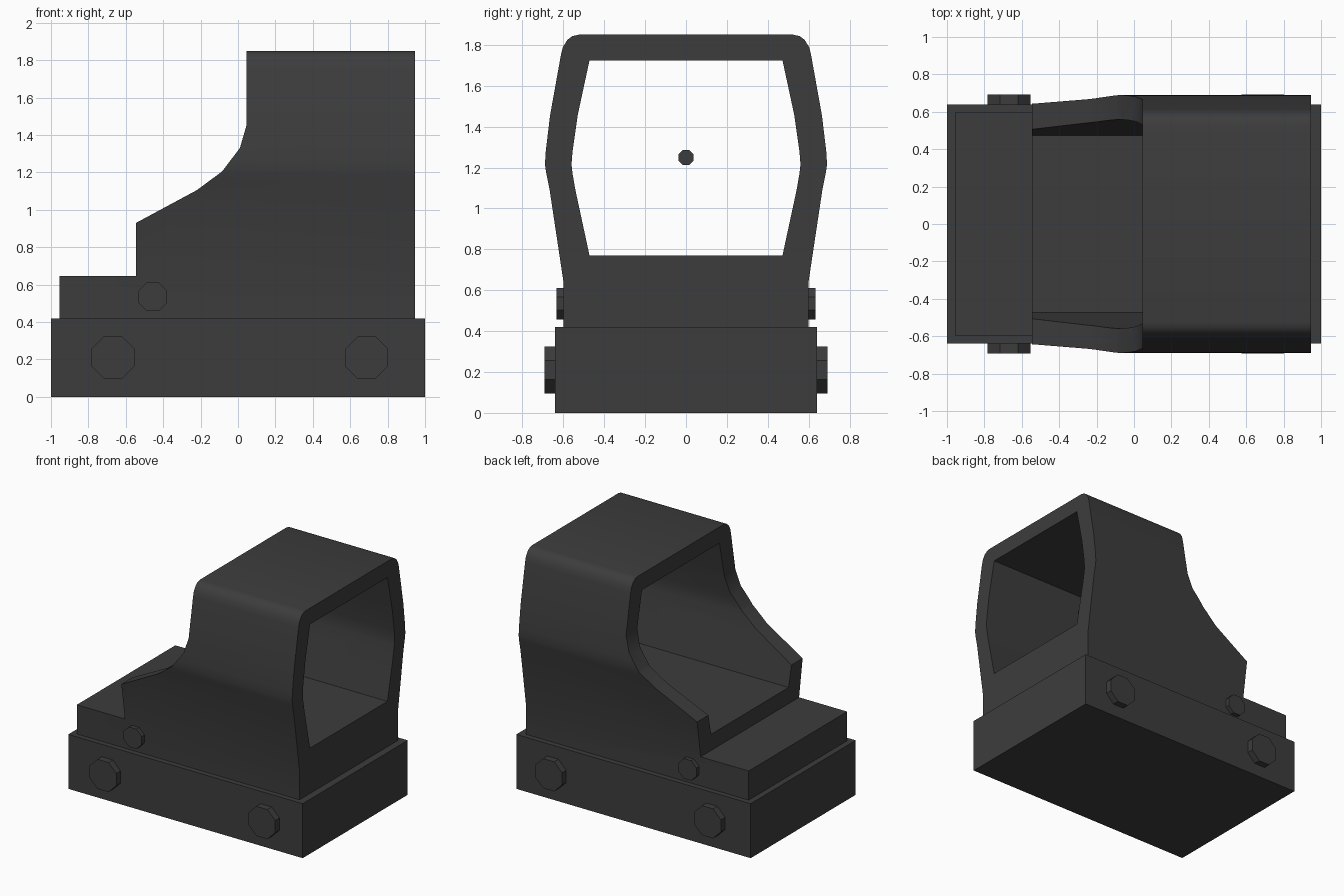
import bpy, bmesh, math
from mathutils import Vector

if "Cube" in bpy.data.objects:
    bpy.data.objects.remove(bpy.data.objects["Cube"])


def material(name, rgb):
    m = bpy.data.materials.new(name)
    m.diffuse_color = (*rgb, 1)
    m.use_nodes = True
    m.node_tree.nodes["Principled BSDF"].inputs["Base Color"].default_value = m.diffuse_color
    return m


DARK = material("dark grey metal", (0.046, 0.046, 0.046))


def prism(name, pts, direction):
    """Extrude a closed 3D polygon along a vector."""
    bm = bmesh.new()
    face = bm.faces.new([bm.verts.new(p) for p in pts])
    ext = bmesh.ops.extrude_face_region(bm, geom=[face])
    verts = [v for v in ext["geom"] if isinstance(v, bmesh.types.BMVert)]
    bmesh.ops.translate(bm, verts=verts, vec=Vector(direction))
    bmesh.ops.recalc_face_normals(bm, faces=bm.faces)
    me = bpy.data.meshes.new(name)
    bm.to_mesh(me)
    bm.free()
    me.materials.append(DARK)
    ob = bpy.data.objects.new(name, me)
    bpy.context.collection.objects.link(ob)
    return ob


def mirrored(half):
    """Right half of a (y, z) outline, bottom to top, closed on the left."""
    return half + [(-y, z) for y, z in reversed(half)]


def octagon(r_flat):
    r = r_flat / math.cos(math.pi / 8)
    return [(r * math.cos(a), r * math.sin(a))
            for a in (math.pi / 8 + i * math.pi / 4 for i in range(8))]


def cut(ob, cutter):
    bpy.context.view_layer.objects.active = ob
    mod = ob.modifiers.new("cut", 'BOOLEAN')
    mod.operation = 'DIFFERENCE'
    mod.solver = 'EXACT'
    mod.object = cutter
    bpy.ops.object.modifier_apply(modifier=mod.name)
    bpy.data.objects.remove(cutter, do_unlink=True)


# rail mount block
prism("mount_base", [(-1, -.64, 0), (1, -.64, 0), (1, .64, 0), (-1, .64, 0)], (0, 0, .42))

# hood: bulged outline swept front to back
outer = mirrored([(.6, .42), (.6, .645), (.667, 1.09), (.685, 1.18), (.69, 1.215),
                  (.686, 1.28), (.665, 1.455), (.612, 1.75), (.602, 1.79),
                  (.58, 1.825), (.556, 1.843), (.525, 1.85)])
hood = prism("hood_body", [(-.955, y, z) for y, z in outer], (1.9, 0, 0))

# window tunnel through the hood
inner = mirrored([(.472, .77), (.541, 1.09), (.555, 1.17), (.56, 1.215),
                  (.555, 1.28), (.53, 1.455), (.472, 1.725)])
cut(hood, prism("tunnel_cutter", [(-1.3, y, z) for y, z in inner], (2.6, 0, 0)))

# swept side profile and low rear deck
side = [(-1.3, .645), (-.545, .645), (-.545, .93), (-.22, 1.105), (-.085, 1.205),
        (.01, 1.33), (.045, 1.45), (.045, 2.2), (-1.3, 2.2)]
cut(hood, prism("side_cutter", [(x, -1, z) for x, z in side], (0, 2, 0)))

bpy.ops.object.select_all(action='DESELECT')
hood.select_set(True)
bpy.context.view_layer.objects.active = hood
bpy.ops.object.shade_smooth_by_angle(angle=math.radians(30))

# octagonal screws on both sides
for name, cx, cz, r, y0, y1 in (("rear_screw", -.668, .21, .114, .62, .692),
                                ("front_screw", .688, .21, .114, .62, .692),
                                ("adjust_screw", -.456, .535, .077, .58, .633)):
    for tag, s in (("left", 1), ("right", -1)):
        prism(f"{name}_{tag}", [(cx + x, s * y0, cz + z) for x, z in octagon(r)],
              (0, s * (y1 - y0), 0))

# aiming dot floating in the window
prism("aiming_dot", [(.5, y, 1.25 + z) for y, z in octagon(.037)], (.006, 0, 0))
